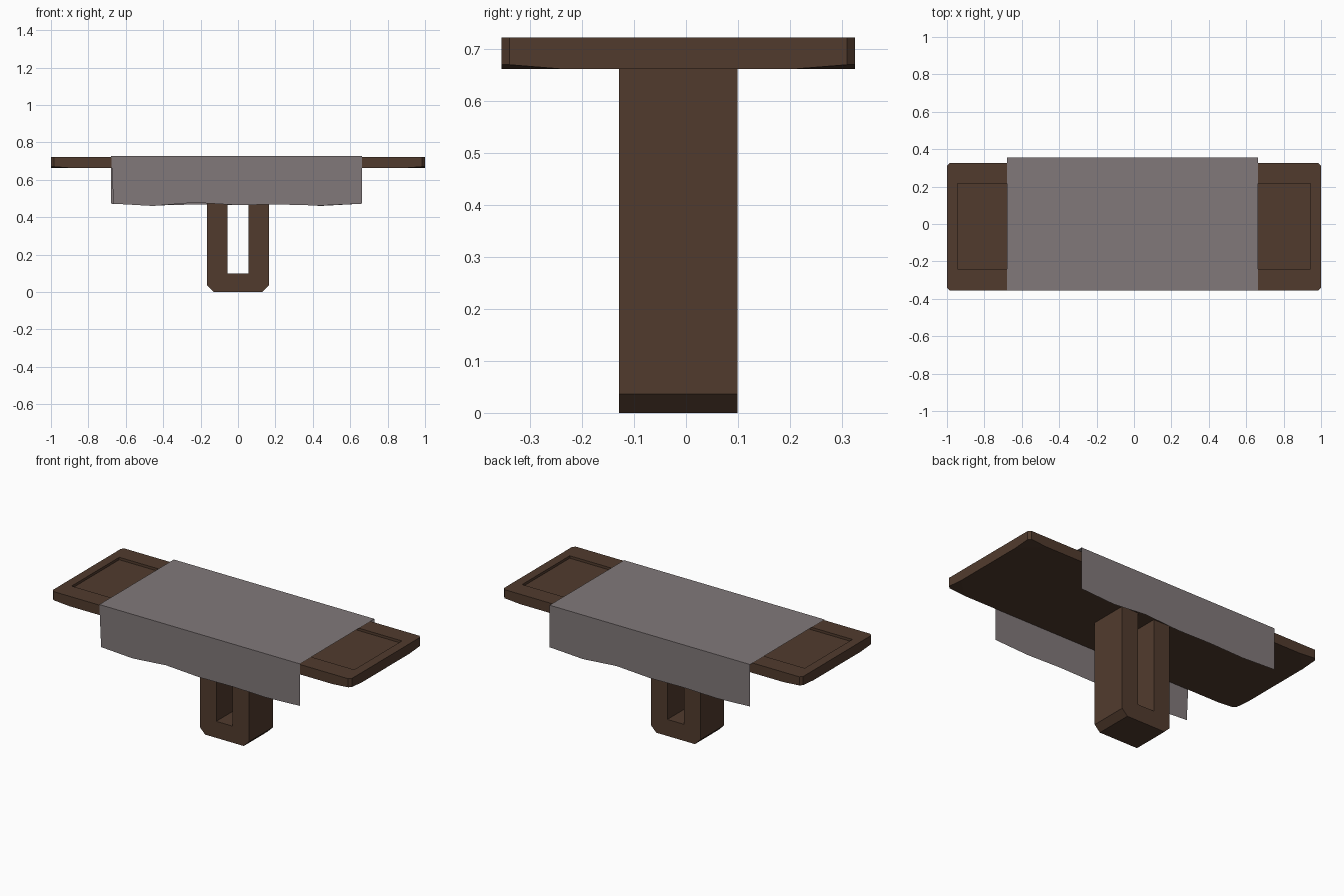
import bpy, bmesh

if "Cube" in bpy.data.objects:
    bpy.data.objects.remove(bpy.data.objects["Cube"])


def material(name, rgb):
    m = bpy.data.materials.new(name)
    m.diffuse_color = (*rgb, 1)
    m.use_nodes = True
    m.node_tree.nodes["Principled BSDF"].inputs["Base Color"].default_value = m.diffuse_color
    return m


wood = material("dark_wood", (0.083, 0.044, 0.027))
fabric = material("grey_cloth", (0.220, 0.190, 0.194))


def make(name, verts, faces, mat, fix=True):
    me = bpy.data.meshes.new(name)
    me.from_pydata(verts, [], faces)
    me.materials.append(mat)
    ob = bpy.data.objects.new(name, me)
    bpy.context.collection.objects.link(ob)
    if fix:
        bm = bmesh.new()
        bm.from_mesh(me)
        bmesh.ops.recalc_face_normals(bm, faces=bm.faces)
        bm.to_mesh(me)
        bm.free()
    return ob


# Tabletop: clipped corners, underside slightly lifted at the corners
CY = -0.015
TOP, BOT = 0.722, 0.662
quarter = [(1.0, 0.225, 0), (1.0, 0.325, 0.008), (0.985, 0.34, 0.008), (0.88, 0.34, 0)]
outline = []
for sx, sy in ((1, 1), (-1, 1), (-1, -1), (1, -1)):
    pts = quarter if sx * sy > 0 else quarter[::-1]
    outline += [(sx * x, CY + sy * y, lift) for x, y, lift in pts]
n = len(outline)
verts = [(x, y, TOP) for x, y, _ in outline] + [(x, y, BOT + l) for x, y, l in outline]
# flat underside ring, inset from the lifted corners
faces = [tuple(range(n))]
faces += [(i, (i + 1) % n, (i + 1) % n + n, i + n) for i in range(n)]
flat = []
for c in range(4):
    b = n + c * 4
    faces.append((b, b + 1, b + 2, b + 3))
    flat += [b, b + 3]
faces.append(tuple(flat))

# Recessed panel in the tabletop
PX, PY, DEPTH = 0.945, 0.2275, 0.015
base = len(verts)
for z in (TOP, TOP - DEPTH):
    verts += [(sx * PX, CY + 0.003 + sy * PY, z)
              for sx, sy in ((1, 1), (-1, 1), (-1, -1), (1, -1))]
p, q = list(range(base, base + 4)), list(range(base + 4, base + 8))
faces.pop(0)
for c in range(4):
    d = (c + 1) % 4
    o = c * 4
    faces.append((o, o + 1, o + 2, o + 3, p[c]))
    faces.append((o + 3, (o + 4) % n, p[d], p[c]))
    faces.append((p[c], p[d], q[d], q[c]))
faces.append(tuple(q))
make("tabletop", verts, faces, wood)

# Pedestal: U-shaped frame with chamfered feet, extruded in depth
profile = [(-0.165, 0.664), (-0.165, 0.036), (-0.129, 0), (0.129, 0), (0.165, 0.036),
           (0.165, 0.664), (0.055, 0.664), (0.055, 0.1), (-0.055, 0.1), (-0.055, 0.664)]
k = len(profile)
pv = [(x, y, z) for y in (-0.129, 0.099) for x, z in profile]
pf = [tuple(range(k)), tuple(range(k, 2 * k))]
pf += [(i, (i + 1) % k, (i + 1) % k + k, i + k) for i in range(k)]
make("pedestal", pv, pf, wood)

# Table runner: thin sheet draped over front and back with wavy hems
hem = [0.472, 0.460, 0.478, 0.465, 0.468, 0.462, 0.472]
X0, X1 = -0.678, 0.663
cv, cf = [], []
m = len(hem)
for row in range(4):
    for i in range(m):
        x = X0 + (X1 - X0) * i / (m - 1)
        y = -0.356 if row < 2 else 0.356
        z = 0.726
        if row == 0:
            z = hem[i]
            x += 0.012 if i == 0 else 0
        elif row == 3:
            z = hem[m - 1 - i]
        cv.append((x, y, z))
for r in range(3):
    for i in range(m - 1):
        a = r * m + i
        cf.append((a, a + 1, a + m + 1, a + m))
make("table_runner", cv, cf, fabric, fix=False)
